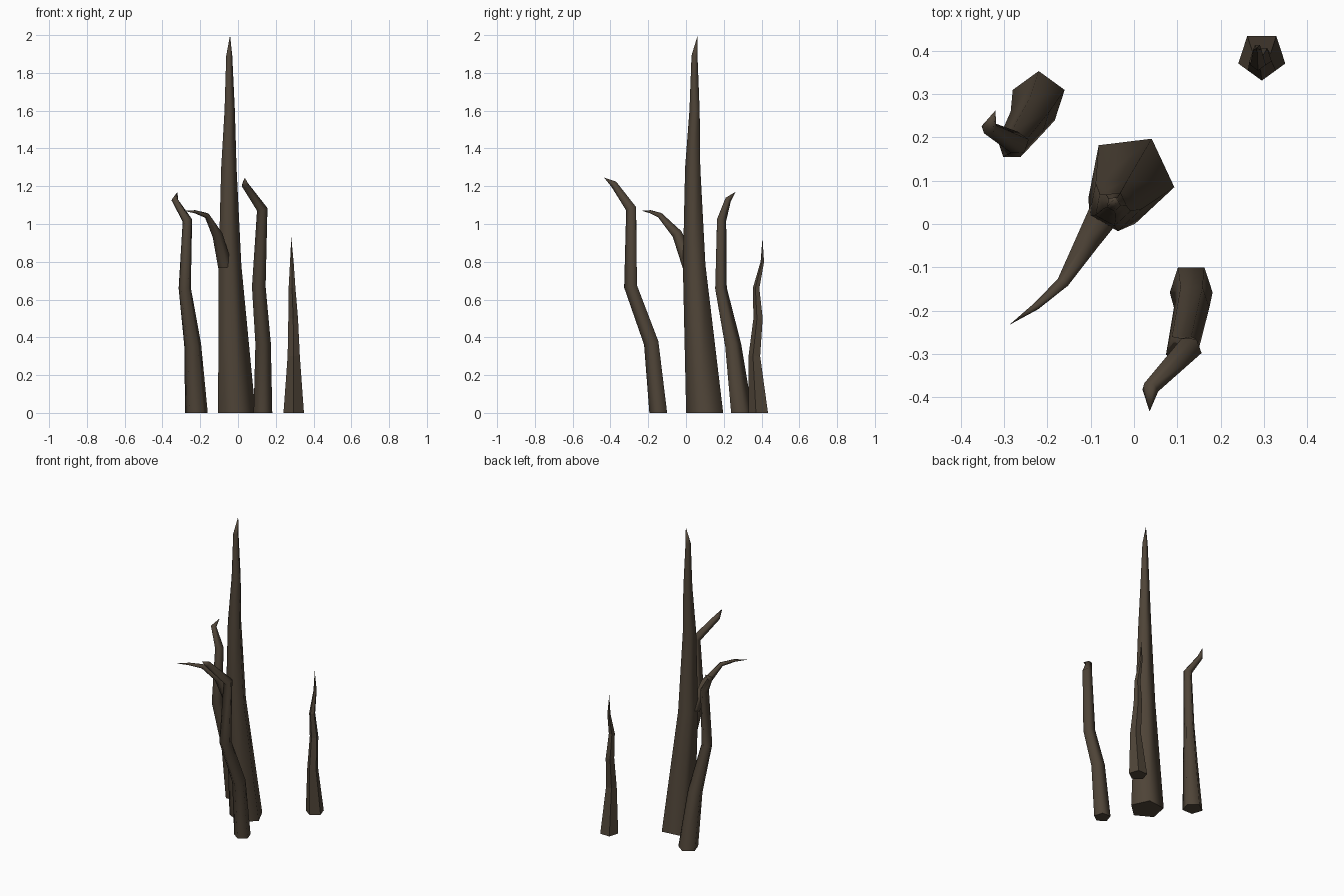
import bpy, bmesh, math
from mathutils import Vector

if "Cube" in bpy.data.objects:
    bpy.data.objects.remove(bpy.data.objects["Cube"])

bark = bpy.data.materials.new("dark_bark")
bark.diffuse_color = (0.078, 0.058, 0.039, 1)
bark.use_nodes = True
bark.node_tree.nodes["Principled BSDF"].inputs["Base Color"].default_value = bark.diffuse_color


def stem(name, rings, tip, start, smooth=True, flat_base=True):
    """Five-sided tapering stem: rings are (x, y, z, radius), ending in a point."""
    bm = bmesh.new()
    pts = [Vector(r[:3]) for r in rings] + [Vector(tip)]
    loops = []
    for i, (x, y, z, rad) in enumerate(rings):
        # tilt every ring halfway between its neighbouring segments
        d = (pts[i + 1] - pts[i]).normalized()
        if i:
            d += (pts[i] - pts[i - 1]).normalized()
        elif flat_base:
            d = Vector((0, 0, 1))
        q = Vector((0, 0, 1)).rotation_difference(d)
        ring = []
        for k in range(5):
            a = math.radians(start + 72 * k)
            ring.append(bm.verts.new(pts[i] + q @ Vector((rad * math.cos(a), rad * math.sin(a), 0))))
        loops.append(ring)
    for a, b in zip(loops, loops[1:]):
        for k in range(5):
            n = (k + 1) % 5
            bm.faces.new((a[k], a[n], b[n], b[k]))
    top = bm.verts.new(tip)
    for k in range(5):
        bm.faces.new((loops[-1][k], loops[-1][(k + 1) % 5], top))
    bm.faces.new(loops[0][::-1])
    bmesh.ops.recalc_face_normals(bm, faces=bm.faces)
    me = bpy.data.meshes.new(name)
    bm.to_mesh(me)
    bm.free()
    me.materials.append(bark)
    ob = bpy.data.objects.new(name, me)
    bpy.context.collection.objects.link(ob)
    if smooth:
        bpy.ops.object.select_all(action='DESELECT')
        ob.select_set(True)
        bpy.context.view_layer.objects.active = ob
        bpy.ops.object.shade_smooth_by_angle(angle=math.radians(76))
    return ob


# tall central trunk
stem("main_trunk", [(-.01, .105, 0, .105), (-.045, .047, .78, .064), (-.05, .038, 1.3, .043),
                    (-.045, .047, 1.6, .029), (-.047, .046, 1.89, .017)], (-.042, .062, 2.0), 61)

# side branch growing from the trunk
stem("side_branch", [(-.07, .02, .78, .04), (-.11, -.045, .945, .029), (-.165, -.137, 1.045, .015),
                     (-.225, -.19, 1.065, .009)], (-.288, -.233, 1.07), 61, flat_base=False)

# bent trunk at the back left
stem("back_left_trunk", [(-.22, .29, 0, .063), (-.24, .245, .36, .047), (-.282, .182, .66, .034),
                         (-.268, .186, 1.02, .027), (-.335, .222, 1.13, .018)], (-.32, .262, 1.17), 90)

# bent trunk at the front
stem("front_trunk", [(.132, -.142, 0, .052), (.133, -.18, .37, .043), (.11, -.29, .67, .038),
                     (.128, -.288, 1.08, .03), (.037, -.38, 1.21, .02)], (.036, -.433, 1.245), 54)

# short spike at the back right
stem("back_right_spike", [(.295, .388, 0, .057), (.295, .365, .3, .034), (.292, .384, .5, .027),
                          (.286, .373, .66, .019), (.285, .405, .8, .01)], (.282, .405, .93), 54, smooth=False)
